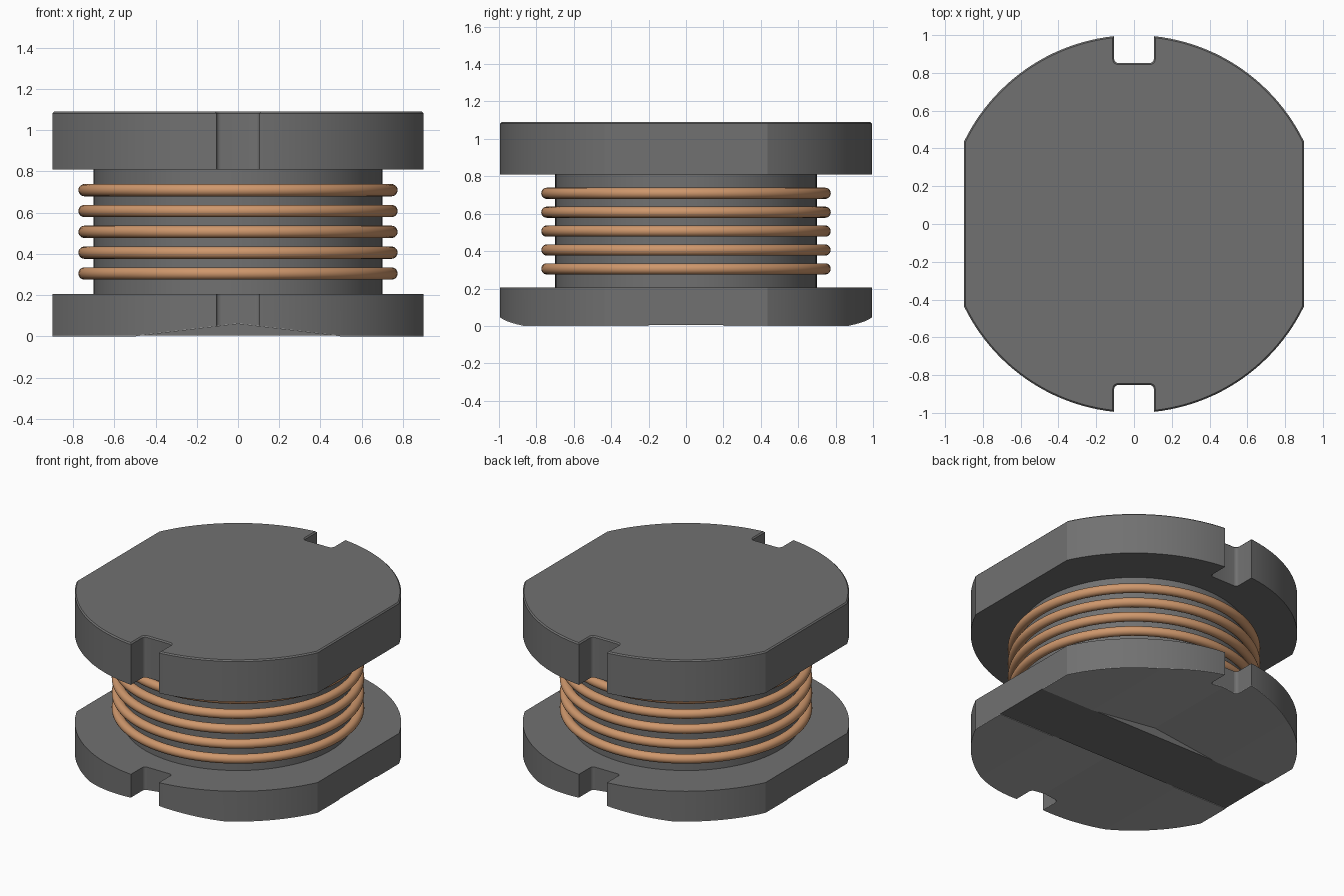
import bpy, bmesh, math

if "Cube" in bpy.data.objects:
    bpy.data.objects.remove(bpy.data.objects["Cube"], do_unlink=True)


def material(name, rgb):
    m = bpy.data.materials.new(name)
    m.diffuse_color = (*rgb, 1)
    m.use_nodes = True
    m.node_tree.nodes["Principled BSDF"].inputs["Base Color"].default_value = (*rgb, 1)
    return m


GREY = material("ferrite grey", (0.165, 0.165, 0.165))
COPPER = material("copper", (0.62, 0.31, 0.15))
SILVER = material("terminal silver", (0.41, 0.41, 0.41))

PLATE = 0.004      # terminal thickness
STRIP = 0.20       # half width of the bare strip between terminals


def smooth(obj, degrees=24):
    bpy.ops.object.select_all(action="DESELECT")
    obj.select_set(True)
    bpy.context.view_layer.objects.active = obj
    bpy.ops.object.shade_smooth_by_angle(angle=math.radians(degrees))


def mesh_object(name, bm, *mats):
    bmesh.ops.recalc_face_normals(bm, faces=bm.faces)
    me = bpy.data.meshes.new(name)
    bm.to_mesh(me)
    bm.free()
    obj = bpy.data.objects.new(name, me)
    bpy.context.collection.objects.link(obj)
    for m in mats:
        me.materials.append(m)
    return obj


def prism(points, vec):
    bm = bmesh.new()
    face = bm.faces.new([bm.verts.new(p) for p in points])
    new = bmesh.ops.extrude_face_region(bm, geom=[face])["geom"]
    bmesh.ops.translate(bm, vec=vec, verts=[v for v in new if isinstance(v, bmesh.types.BMVert)])
    bmesh.ops.recalc_face_normals(bm, faces=bm.faces)
    return bm


def outline():
    """Unit disc with flats at x = +-0.9 and a filleted notch at each y end."""
    half, floor, r = 0.105, 0.852, 0.022
    a0, a1 = math.acos(0.9), math.acos(half)
    quarter = [(math.cos(a0 + (a1 - a0) * i / 24), math.sin(a0 + (a1 - a0) * i / 24))
               for i in range(25)]
    quarter += [(half - r + r * math.cos(t), floor + r - r * math.sin(t))
                for t in (math.pi / 2 * i / 5 for i in range(6))]
    top = quarter + [(-x, y) for x, y in reversed(quarter)]
    return top + [(-x, -y) for x, y in top]


# Upper flange with a fine chamfer round the top
bm = prism([(x, y, 0.81) for x, y in outline()], (0, 0, 0.28))
rim = [e for e in bm.edges if all(v.co.z > 1.08 for v in e.verts)]
bmesh.ops.bevel(bm, geom=rim, offset=0.008, segments=1, affect="EDGES")
smooth(mesh_object("upper_flange", bm, GREY))

# Lower flange, hollowed by a shallow V groove at front and back
base = mesh_object("lower_flange", prism([(x, y, PLATE) for x, y in outline()],
                                         (0, 0, 0.205 - PLATE)), GREY, SILVER)
apex, wide, drop = 0.06 + PLATE, 0.5, 0.06
run = wide * (1 + drop / 0.06)
cutters = []
for side in (-1, 1):
    bm = prism([(-run, side * STRIP, PLATE - drop), (run, side * STRIP, PLATE - drop),
                (0, side * STRIP, apex)], (0, side * 1.0, 0))
    cut = mesh_object("groove_cutter", bm)
    cut.hide_render = True
    cutters.append(cut)
    mod = base.modifiers.new("groove", "BOOLEAN")
    mod.operation, mod.solver, mod.object = "DIFFERENCE", "EXACT", cut
bpy.context.view_layer.update()
cut_mesh = bpy.data.meshes.new_from_object(
    base.evaluated_get(bpy.context.evaluated_depsgraph_get()))
base.modifiers.clear()
for c in cutters:
    bpy.data.objects.remove(c, do_unlink=True)

# Split off the underside beyond the strip and thicken it into the two terminals
bm = bmesh.new()
bm.from_mesh(cut_mesh)
for side in (-1, 1):
    under = [f for f in bm.faces if f.normal.z < -0.9]
    geom = under + list({e for f in under for e in f.edges}) + list({v for f in under for v in f.verts})
    bmesh.ops.bisect_plane(bm, geom=geom, dist=1e-5, plane_co=(0, side * STRIP, 0),
                           plane_no=(0, 1, 0))
bm.normal_update()
pads = [f for f in bm.faces
        if f.normal.z < -0.9 and abs(f.calc_center_median().y) > STRIP + 0.01]
before = set(bm.faces) - set(pads)
new = bmesh.ops.extrude_face_region(bm, geom=pads)["geom"]
bmesh.ops.translate(bm, vec=(0, 0, -PLATE), verts=[v for v in new if isinstance(v, bmesh.types.BMVert)])
leftover = [f for f in pads if f.is_valid]
if leftover:
    bmesh.ops.delete(bm, geom=leftover, context="FACES_ONLY")
for f in bm.faces:
    f.material_index = 0 if f in before else 1
bmesh.ops.recalc_face_normals(bm, faces=bm.faces)
bm.to_mesh(base.data)
bm.free()
bpy.data.meshes.remove(cut_mesh)
smooth(base, 4.5)

# Round core between the flanges
bpy.ops.mesh.primitive_cylinder_add(vertices=96, radius=0.70, depth=0.63, location=(0, 0, 0.51))
core = bpy.context.object
core.name = "core"
core.data.materials.append(GREY)
smooth(core)

# Five turns of copper winding
for i in range(5):
    bpy.ops.mesh.primitive_torus_add(major_radius=0.744, minor_radius=0.03, major_segments=96,
                                     minor_segments=20, location=(0, 0, 0.305 + 0.101 * i))
    ring = bpy.context.object
    ring.name = f"winding_{i + 1}"
    ring.data.materials.append(COPPER)
    smooth(ring, 60)
